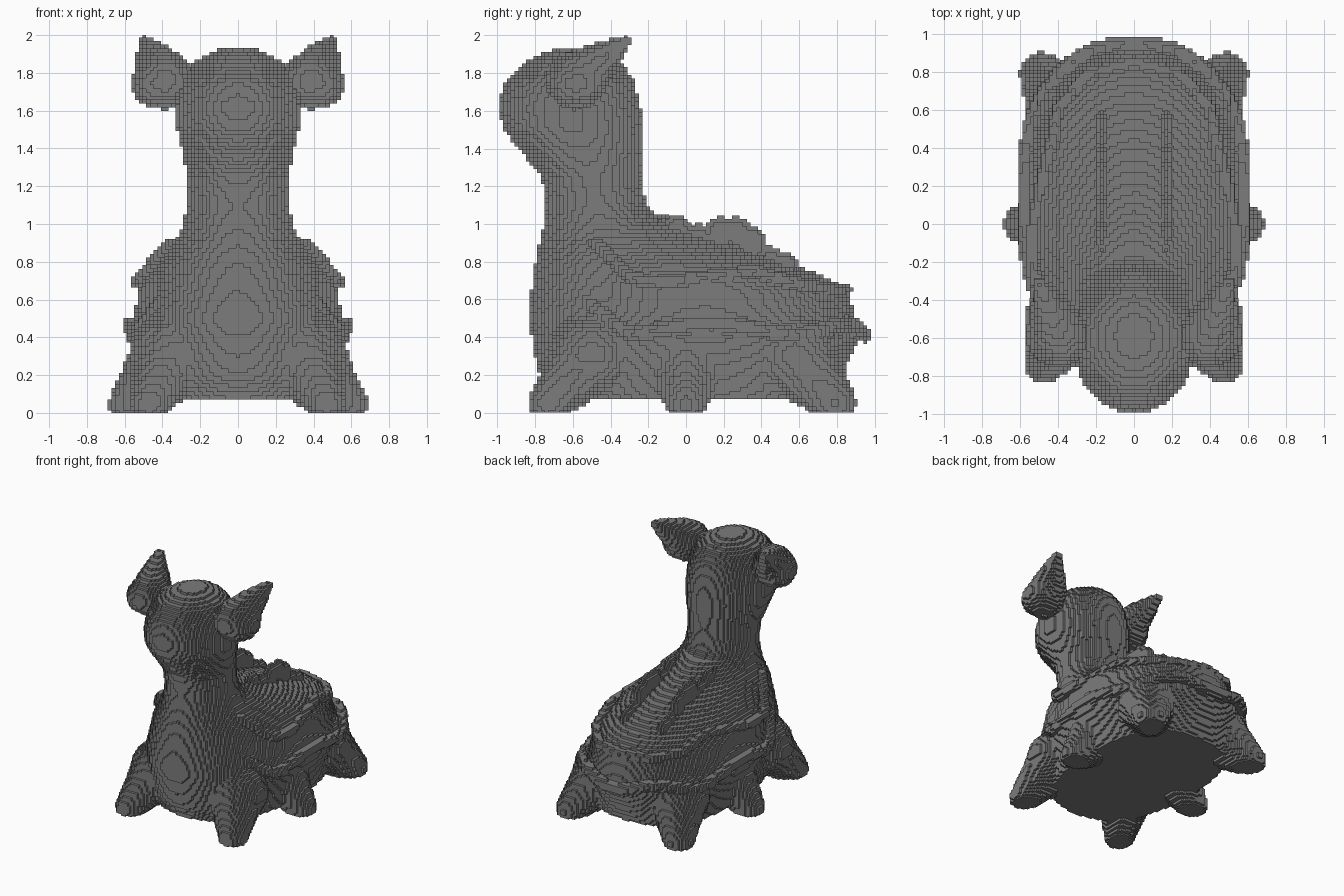
import bpy, bmesh, math
from mathutils import Matrix, Vector

if "Cube" in bpy.data.objects:
    bpy.data.objects.remove(bpy.data.objects["Cube"])

CELL = 0.02
grey = bpy.data.materials.new("dark_grey")
grey.use_nodes = True
grey.diffuse_color = (0.2, 0.2, 0.2, 1)
grey.node_tree.nodes["Principled BSDF"].inputs["Base Color"].default_value = (0.2, 0.2, 0.2, 1)


def blob(bm, centre, radii):
    """Ellipsoid."""
    m = Matrix.Translation(centre) @ Matrix.Diagonal((*radii, 1))
    bmesh.ops.create_icosphere(bm, subdivisions=2, radius=1, matrix=m)


def taper(bm, start, end, r0, r1, bend=1.0, steps=12):
    """Row of balls from start to end, blending radius r0 to r1."""
    a, b = Vector(start), Vector(end)
    for i in range(steps + 1):
        t = i / steps
        r = r0 + (r1 - r0) * t ** bend
        blob(bm, a.lerp(b, t), (r, r, r))


def loft(bm, rings, low_power, high_power, n=48):
    """Skin stacked rounded rings given as (z, front, back, half width)."""
    rows = []
    for k, (z, front, back, rx) in enumerate(rings):
        power = low_power + (high_power - low_power) * k / (len(rings) - 1)
        row = []
        for i in range(n):
            a = 2 * math.pi * i / n
            c, s = math.cos(a), math.sin(a)
            x = math.copysign(abs(c) ** (2 / power), c) * rx
            y = math.copysign(abs(s) ** (2 / power), s) * (back - front) / 2
            row.append(bm.verts.new((x, y + (front + back) / 2, z)))
        rows.append(row)
    for lo, hi in zip(rows, rows[1:]):
        for i in range(n):
            j = (i + 1) % n
            bm.faces.new((lo[i], lo[j], hi[j], hi[i]))
    bm.faces.new(rows[0][::-1])
    bm.faces.new(rows[-1])


def finish(name, bm, smooth=0):
    """Fuse the pieces, then turn them into small flat-sided blocks."""
    for v in bm.verts:
        v.co.z = max(v.co.z, -0.012)
    mesh = bpy.data.meshes.new(name)
    bm.to_mesh(mesh)
    bm.free()
    ob = bpy.data.objects.new(name, mesh)
    bpy.context.collection.objects.link(ob)
    fuse = ob.modifiers.new("fuse", "REMESH")
    fuse.mode, fuse.voxel_size = "VOXEL", 0.016
    if smooth:
        soft = ob.modifiers.new("soften", "SMOOTH")
        soft.factor, soft.iterations = 0.5, smooth
    block = ob.modifiers.new("blocks", "REMESH")
    block.mode, block.use_remove_disconnected = "BLOCKS", False
    cells = max(ob.dimensions) / CELL
    block.octree_depth = math.ceil(math.log2(cells / 0.98))
    block.scale = cells / 2 ** block.octree_depth
    bpy.context.view_layer.update()
    deps = bpy.context.evaluated_depsgraph_get()
    baked = bpy.data.meshes.new_from_object(ob.evaluated_get(deps))
    ob.modifiers.clear()
    ob.data = baked
    for v in baked.vertices:
        v.co.z = min(max(v.co.z, 0), 2)
    baked.materials.clear()
    baked.materials.append(grey)
    for p in baked.polygons:
        p.use_smooth = False
        p.material_index = 0


# Body: chest, neck and head column, wide back, six webbed feet
bm = bmesh.new()
loft(bm, [(0.07, -.7, 0, .42), (0.2, -.78, 0, .43), (0.5, -.84, 0, .46), (0.8, -.8, 0, .40),
          (0.95, -.765, -.08, .31), (1.1, -.74, -.21, .265), (1.25, -.77, -.24, .265),
          (1.4, -.89, -.23, .30), (1.5, -.97, -.23, .325), (1.62, -1, -.24, .325),
          (1.75, -.96, -.27, .305), (1.85, -.87, -.33, .245), (1.89, -.8, -.39, .18),
          (1.92, -.72, -.46, .11), (1.935, -.64, -.55, .04)], 2.0, 2.0)
loft(bm, [(0.07, -.66, .78, .5), (0.25, -.68, .85, .54), (0.4, -.7, .92, .59),
          (0.55, -.7, .89, .54), (0.64, -.7, .86, .54), (0.7, -.72, .78, .53),
          (0.78, -.74, .6, .465), (0.86, -.74, .4, .385), (0.95, -.72, .14, .3),
          (1.05, -.7, -.1, .235)], 2.5, 1.6)
for s in (1, -1):
    taper(bm, (s * .34, -.5, .31), (s * .47, -.735, .05), .24, .11, .8)
    taper(bm, (s * .36, 0, .3), (s * .585, 0, .04), .23, .11, .8)
    taper(bm, (s * .34, .58, .3), (s * .49, .79, .05), .24, .12, .8)
finish("body", bm, smooth=6)

# Ears: full teardrops swept back to a raised point
for side, s in (("left", 1), ("right", -1)):
    bm = bmesh.new()
    taper(bm, (s * .385, -.59, 1.76), (s * .5, -.31, 1.975), .16, .03, 1.15)
    blob(bm, (s * .44, -.58, 1.745), (.13, .16, .135))
    finish(side + "_ear", bm, smooth=2)

# Upper mantle rim: a lip that dips at the shoulders, rises on the flanks and drops at the tail
half = [Vector(p) for p in ((.36, -.48, .9), (.43, -.4, .82), (.525, -.28, .705), (.54, -.08, .69),
                            (.49, .18, .73), (.44, .38, .75), (.4, .6, .68), (.24, .79, .645))]
path = half + [Vector((0, .85, .65))] + [Vector((-p.x, p.y, p.z)) for p in reversed(half)]
bm = bmesh.new()
for a, b in zip(path, path[1:]):
    taper(bm, a, b, .037, .037, steps=9)
finish("upper_mantle_rim", bm, smooth=1)

# Lower mantle rim: a gentler wave running round the body above the feet
bm = bmesh.new()
for i in range(141):
    a = math.radians(-55 + 290 * i / 140)
    c, s = math.cos(a), math.sin(a)
    ripple = math.cos(6 * (a - math.pi / 2))
    x = math.copysign(abs(c) ** .85, c) * (.58 + .01 * ripple)
    y = .1325 + math.copysign(abs(s) ** .85, s) * .8125
    blob(bm, (x, y, .44 - .03 * ripple + max(0, -s - .45) * .4), (.045, .045, .045))
finish("lower_mantle_rim", bm)

# Knobbly crests: thin lobes along both sides of the spine
for side, s in (("left", 1), ("right", -1)):
    bm = bmesh.new()
    for y, top in ((-.14, 1.03), (-.05, 1.06), (.06, 1.01), (.18, 1.05), (.27, 1.05),
                   (.35, 1.0), (.45, .89), (.53, .86)):
        blob(bm, (s * .17, y, top - .1), (.03, .08, .1))
    finish(side + "_back_crest", bm)
